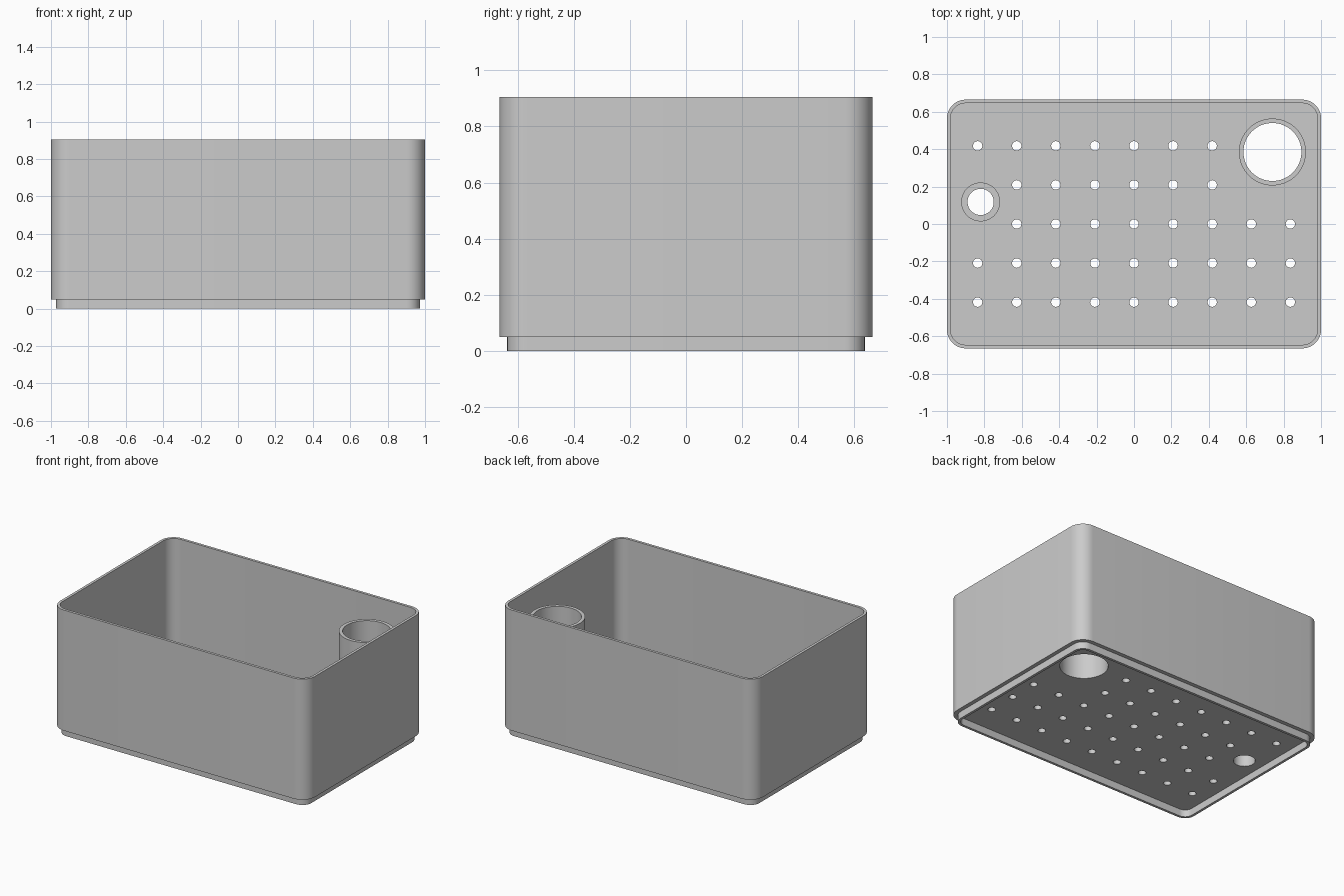
import bpy, bmesh
from math import sin, cos, pi, radians, hypot
from mathutils import Matrix, Vector

cube = bpy.data.objects.get("Cube")
if cube:
    bpy.data.objects.remove(cube, do_unlink=True)

HALF_X, HALF_Y, CORNER = 1.0, 0.665, 0.1
HEIGHT, FOOT, FLOOR = 0.905, 0.05, 0.08
PITCH, HOLE_R = 0.209, 0.025
# name, x, y, outer radius, inner radius, top height
TUBES = [("large_tube", 0.74, 0.385, 0.179, 0.155, 0.795),
         ("small_tube", -0.82, 0.118, 0.104, 0.07, 0.25)]

grey = bpy.data.materials.new("plain_grey")
grey.use_nodes = True
grey.diffuse_color = (0.6, 0.6, 0.6, 1)
grey.node_tree.nodes["Principled BSDF"].inputs["Base Color"].default_value = (0.6, 0.6, 0.6, 1)


def make_object(name, bm):
    bmesh.ops.recalc_face_normals(bm, faces=bm.faces)
    mesh = bpy.data.meshes.new(name)
    bm.to_mesh(mesh)
    bm.free()
    mesh.materials.append(grey)
    obj = bpy.data.objects.new(name, mesh)
    bpy.context.collection.objects.link(obj)
    return obj


def activate(obj):
    bpy.ops.object.select_all(action='DESELECT')
    obj.select_set(True)
    bpy.context.view_layer.objects.active = obj


def rounded_rect(inset, z, steps=10):
    r = CORNER - inset
    cx, cy = HALF_X - CORNER, HALF_Y - CORNER
    points = []
    for quarter, (sx, sy) in enumerate([(1, 1), (-1, 1), (-1, -1), (1, -1)]):
        for i in range(steps + 1):
            a = (quarter + i / steps) * pi / 2
            points.append(Vector((sx * cx + r * cos(a), sy * cy + r * sin(a), z)))
    return points


def circle(x, y, r, z, steps=64):
    return [Vector((x + r * cos(2 * pi * i / steps), y + r * sin(2 * pi * i / steps), z))
            for i in range(steps)]


def bridge(bm, loops, closed=False):
    """Skin a chain of equal loops, capped at the ends or closed on itself."""
    rings = [[bm.verts.new(p) for p in loop] for loop in loops]
    pairs = list(zip(rings, rings[1:]))
    if closed:
        pairs.append((rings[-1], rings[0]))
    else:
        bm.faces.new(rings[0])
        bm.faces.new(rings[-1])
    for a, b in pairs:
        for i in range(len(a)):
            j = (i + 1) % len(a)
            bm.faces.new((a[i], a[j], b[j], b[i]))


# Open box: recessed underside, stacking foot, ledge, wall, rim and floor
bm = bmesh.new()
profile = [(0.046, FOOT), (0.046, 0), (0.028, 0), (0.028, FOOT),
           (0, FOOT), (0, HEIGHT), (0.019, HEIGHT), (0.019, FLOOR)]
bridge(bm, [rounded_rect(inset, z) for inset, z in profile])
box = make_object("planter_box", bm)

# Cutter: drain grid kept clear of the tubes, plus the tube bores
bm = bmesh.new()
for col in range(-4, 5):
    for row in range(-2, 3):
        x, y = col * PITCH, row * PITCH
        if all(hypot(x - t[1], y - t[2]) > t[3] + 0.05 for t in TUBES):
            bridge(bm, [circle(x, y, HOLE_R, z, 24) for z in (0.02, 0.2)])
for name, x, y, outer, inner, top in TUBES:
    bridge(bm, [circle(x, y, inner, z) for z in (0.02, 0.2)])
cutter = make_object("hole_cutter", bm)
cutter.hide_render = True

cut = box.modifiers.new("holes", 'BOOLEAN')
cut.operation = 'DIFFERENCE'
cut.solver = 'EXACT'
cut.object = cutter
activate(box)
bpy.ops.object.modifier_apply(modifier=cut.name)
bpy.data.objects.remove(cutter, do_unlink=True)
bpy.ops.object.shade_smooth_by_angle(angle=radians(30))

# Standing tubes around the two bores
for name, x, y, outer, inner, top in TUBES:
    bm = bmesh.new()
    bridge(bm, [circle(x, y, outer, FLOOR), circle(x, y, outer, top),
                circle(x, y, inner, top), circle(x, y, inner, FLOOR)], closed=True)
    activate(make_object(name, bm))
    bpy.ops.object.shade_smooth_by_angle(angle=radians(30))
